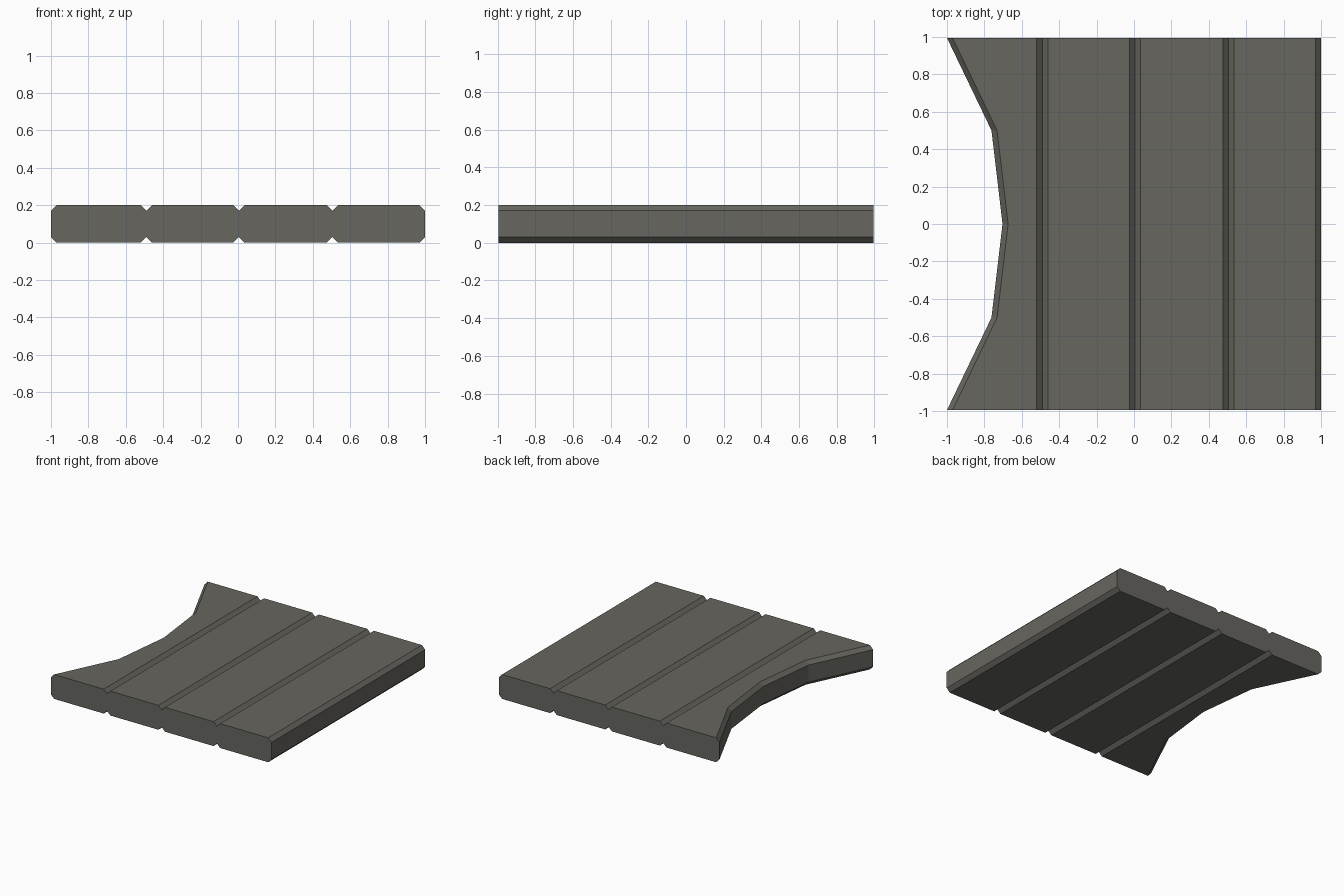
import bpy, bmesh

if "Cube" in bpy.data.objects:
    bpy.data.objects.remove(bpy.data.objects["Cube"])

HALF_Y = 0.995   # half length of every plank
H = 0.2          # thickness
C = 0.03         # chamfer on the long edges

# dark weathered surface
dark = bpy.data.materials.new("dark_grey")
dark.diffuse_color = (0.135, 0.132, 0.115, 1)
dark.use_nodes = True
dark.node_tree.nodes["Principled BSDF"].inputs["Base Color"].default_value = dark.diffuse_color


def plank(name, right, stations):
    """Loft a chamfered cross-section along y; stations are (y, left x)."""
    bm = bmesh.new()
    rings = []
    for y, left in stations:
        section = [(left + C, 0), (right - C, 0), (right, C), (right, H - C),
                   (right - C, H), (left + C, H), (left, H - C), (left, C)]
        rings.append([bm.verts.new((x, y, z)) for x, z in section])
    for a, b in zip(rings, rings[1:]):
        for i in range(8):
            j = (i + 1) % 8
            bm.faces.new((a[i], a[j], b[j], b[i]))
    bm.faces.new(rings[0])
    bm.faces.new(rings[-1])
    bmesh.ops.recalc_face_normals(bm, faces=bm.faces)
    mesh = bpy.data.meshes.new(name)
    bm.to_mesh(mesh)
    bm.free()
    mesh.materials.append(dark)
    obj = bpy.data.objects.new(name, mesh)
    bpy.context.collection.objects.link(obj)


# straight planks
edges = [-0.49, 0.005, 0.505, 1.0]
for n, (left, right) in enumerate(zip(edges, edges[1:]), 1):
    plank(f"straight_plank_{n}", right, [(-HALF_Y, left), (HALF_Y, left)])

# end plank with the concave cut-out
plank("curved_end_plank", edges[0],
      [(-HALF_Y, -1.0), (-0.5, -0.762), (0, -0.703), (0.5, -0.762), (HALF_Y, -1.0)])
